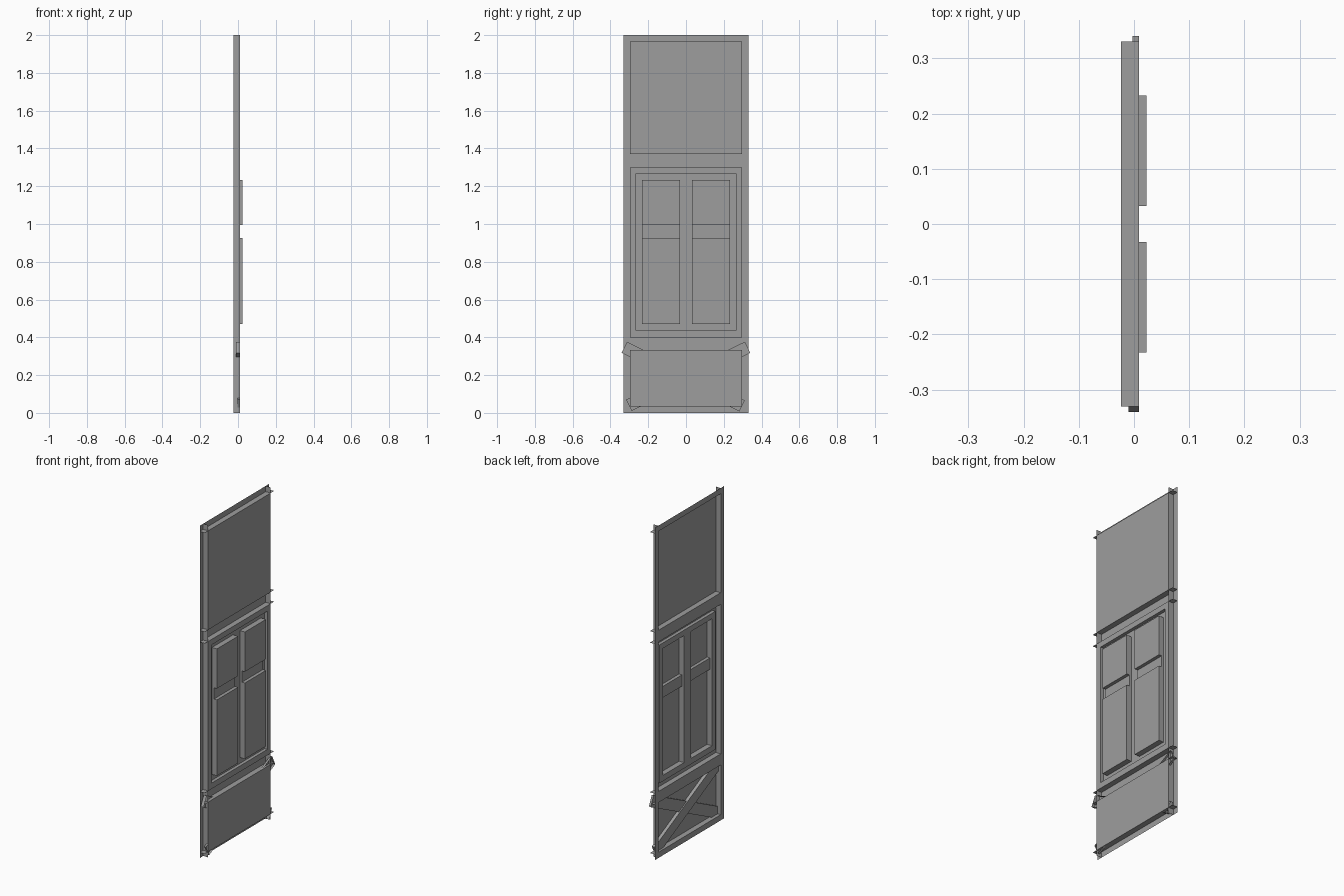
import bpy, bmesh, math
from mathutils import Vector

if "Cube" in bpy.data.objects:
    bpy.data.objects.remove(bpy.data.objects["Cube"])

FACE, SHEET, GLASS = -0.0235, 0.0095, 0.0228   # outer face looks towards -x
SASH, BAR = -0.010, 0.003
W, IN = 0.33, 0.297                            # half widths: wall, infill

grey = bpy.data.materials.new("dark_grey")
grey.diffuse_color = (0.34, 0.34, 0.34, 1)
grey.use_nodes = True
grey.node_tree.nodes["Principled BSDF"].inputs["Base Color"].default_value = grey.diffuse_color

DIRS = {"+x": (1, 0, 0), "-x": (-1, 0, 0), "+y": (0, 1, 0),
        "-y": (0, -1, 0), "+z": (0, 0, 1), "-z": (0, 0, -1)}


def shell(name, x0, x1, y0, y1, z0, z1, keep, tilt=0.0):
    # box with only the listed sides kept
    bm = bmesh.new()
    bmesh.ops.create_cube(bm, size=1)
    bm.normal_update()
    wanted = [Vector(DIRS[k]) for k in keep.split()]
    drop = [f for f in bm.faces if not any(f.normal.dot(d) > 0.9 for d in wanted)]
    bmesh.ops.delete(bm, geom=drop, context="FACES")
    for v in bm.verts:
        v.co = Vector((v.co.x * (x1 - x0), v.co.y * (y1 - y0), v.co.z * (z1 - z0)))
    me = bpy.data.meshes.new(name)
    bm.to_mesh(me)
    bm.free()
    me.materials.append(grey)
    ob = bpy.data.objects.new(name, me)
    ob.location = ((x0 + x1) / 2, (y0 + y1) / 2, (z0 + z1) / 2)
    ob.rotation_euler[0] = tilt
    bpy.context.collection.objects.link(ob)
    return ob


def ring(name, x, y, z0, z1, yi, zi0, zi1):
    # flat rectangular surround
    shell(name + "_bottom", x, x + 0.001, -y, y, z0, zi0, "-x")
    shell(name + "_top", x, x + 0.001, -y, y, zi1, z1, "-x")
    shell(name + "_left", x, x + 0.001, -y, -yi, zi0, zi1, "-x")
    shell(name + "_right", x, x + 0.001, yi, y, zi0, zi1, "-x")


def brace(name, x0, a, b, width=0.066):
    # beam between two (y, z) points
    n = math.dist(a, b) / 2
    cy, cz = (a[0] + b[0]) / 2, (a[1] + b[1]) / 2
    shell(name, x0, SHEET, cy - n, cy + n, cz - width / 2, cz + width / 2,
          "-x +y -y +z -z", math.atan2(b[1] - a[1], b[0] - a[0]))


# upright posts, open at the back and outer edge
shell("left_post", FACE, SHEET, -W, -IN, 0, 2, "-x +y")
shell("right_post", FACE, SHEET, IN, W, 0, 2, "-x -y")

# horizontal rails, open at the back and ends
for name, z0, z1, sides in (("bottom_rail", 0, 0.034, "+z"),
                            ("sill_rail", 0.333, 0.4, "+z -z"),
                            ("head_rail", 1.3, 1.37, "+z -z"),
                            ("top_rail", 1.966, 2, "-z")):
    shell(name, FACE, SHEET, -W, W, z0, z1, "-x " + sides)

# infill panels
for name, z0, z1 in (("lower_panel", 0.034, 0.333), ("upper_panel", 1.37, 1.966)):
    shell(name, SHEET, SHEET + 0.001, -IN, IN, z0, z1, "-x")

# crossed braces on the lower panel
brace("rising_brace", -0.003, (-0.302, 0.04), (0.326, 0.347))
brace("falling_brace", -0.010, (-0.326, 0.347), (0.297, 0.037))

# wall around the window, then the raised sash
ring("window_wall", SHEET, IN, 0.4, 1.3, 0.266, 0.435, 1.267)
shell("sash_edge", SASH, SHEET, -0.266, 0.266, 0.435, 1.267, "+y -y +z -z")
ring("sash", SASH, 0.266, 0.435, 1.267, 0.233, 0.47, 1.234)
shell("mullion", SASH, SASH + 0.001, -0.033, 0.033, 0.47, 1.234, "-x")

# sunken panes and crossbars
for side, y0, y1 in (("left", -0.233, -0.033), ("right", 0.033, 0.233)):
    shell(side + "_reveal", SASH, BAR, y0, y1, 0.47, 1.234, "+y -y +z -z")
    shell(side + "_crossbar", BAR, BAR + 0.001, y0, y1, 0.927, 0.995, "-x")
    for part, z0, z1 in (("lower", 0.47, 0.927), ("upper", 0.995, 1.234)):
        shell(f"{side}_{part}_pane", BAR, GLASS, y0, y1, z0, z1, "+x +y -y +z -z")
